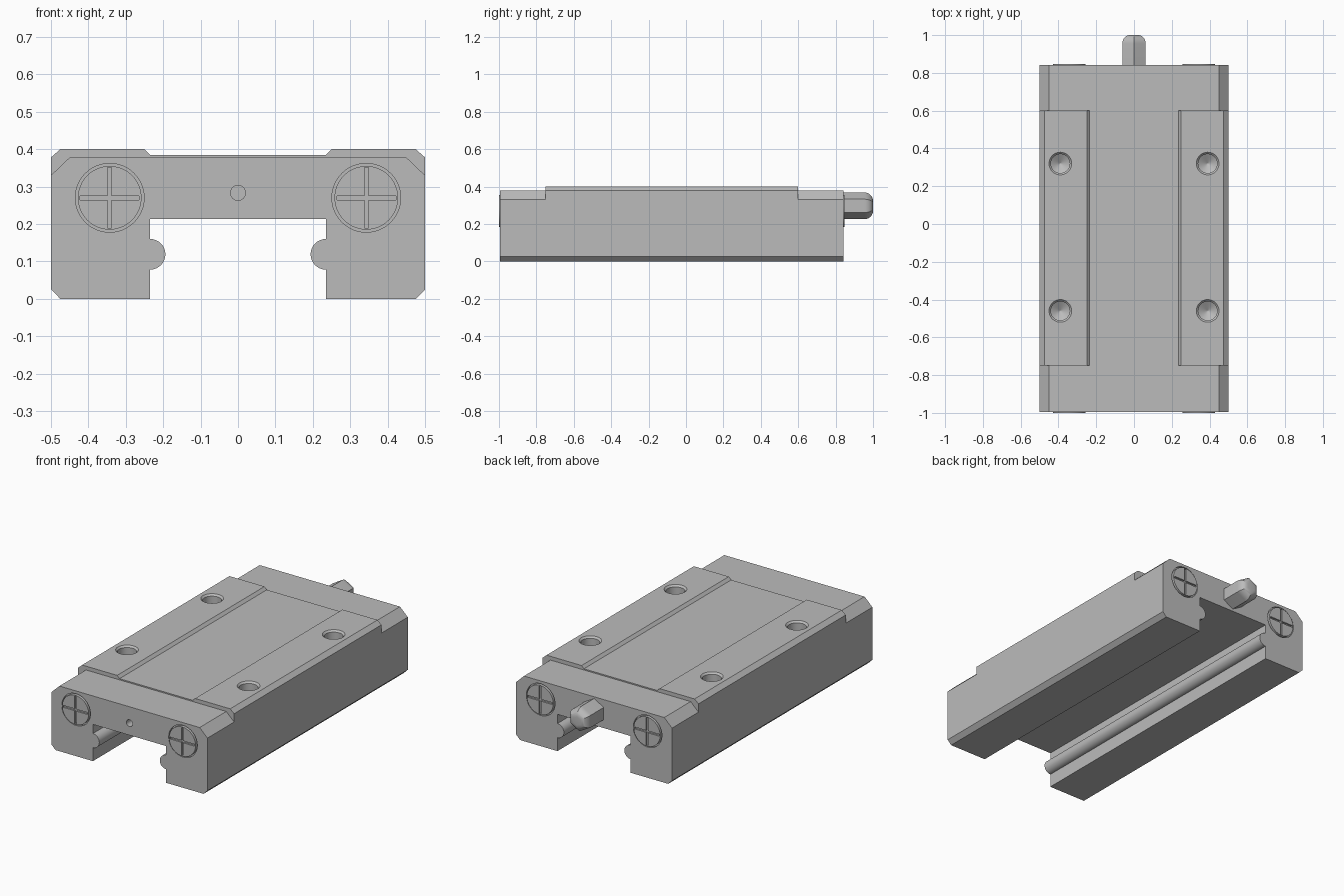
import bpy, bmesh, math
from mathutils import Vector

cube = bpy.data.objects.get("Cube")
if cube:
    bpy.data.objects.remove(cube, do_unlink=True)

steel = bpy.data.materials.new("grey_steel")
steel.use_nodes = True
GREY = (0.5, 0.5, 0.5, 1)
steel.diffuse_color = GREY
steel.node_tree.nodes["Principled BSDF"].inputs["Base Color"].default_value = GREY

FRONT, BACK = -0.994, 0.842          # end faces of the carriage
STEP_FRONT, STEP_BACK = -0.75, 0.60  # ends of the raised middle block


def make_object(name, bm):
    bmesh.ops.recalc_face_normals(bm, faces=bm.faces)
    mesh = bpy.data.meshes.new(name)
    bm.to_mesh(mesh)
    bm.free()
    mesh.materials.append(steel)
    obj = bpy.data.objects.new(name, mesh)
    bpy.context.collection.objects.link(obj)
    return obj


def extrude_profile(name, half, y0, y1):
    """Mirror a half profile in x and extrude it along y."""
    pts = half + [(-x, z) for x, z in reversed(half)]
    bm = bmesh.new()
    face = bm.faces.new([bm.verts.new((x, y0, z)) for x, z in pts])
    ext = bmesh.ops.extrude_face_region(bm, geom=[face])
    moved = [v for v in ext["geom"] if isinstance(v, bmesh.types.BMVert)]
    bmesh.ops.translate(bm, verts=moved, vec=(0, y1 - y0, 0))
    return make_object(name, bm)


def lathe(name, profile, loc, axis, sides=48):
    """Closed stack of rings (radius, distance along axis)."""
    d, loc = Vector(axis), Vector(loc)
    u = Vector((1, 0, 0)) if d.z else Vector((0, 0, 1))
    v = d.cross(u)
    bm = bmesh.new()
    rings = []
    for r, h in profile:
        angles = [math.tau * i / sides for i in range(sides)]
        rings.append([bm.verts.new(loc + d * h + r * (u * math.cos(a) + v * math.sin(a)))
                      for a in angles])
    for a, b in zip(rings, rings[1:]):
        for i in range(sides):
            j = (i + 1) % sides
            bm.faces.new((a[i], a[j], b[j], b[i]))
    bm.faces.new(rings[0])
    bm.faces.new(rings[-1])
    return make_object(name, bm)


def box(name, loc, size):
    bm = bmesh.new()
    bmesh.ops.create_cube(bm, size=1)
    bmesh.ops.scale(bm, verts=bm.verts, vec=size)
    bmesh.ops.translate(bm, verts=bm.verts, vec=loc)
    return make_object(name, bm)


def activate(obj):
    bpy.ops.object.select_all(action='DESELECT')
    obj.select_set(True)
    bpy.context.view_layer.objects.active = obj


def cut(obj, cutter):
    cutter.hide_render = True
    mod = obj.modifiers.new("cut", 'BOOLEAN')
    mod.operation = 'DIFFERENCE'
    mod.solver = 'EXACT'
    mod.object = cutter
    activate(obj)
    bpy.ops.object.modifier_apply(modifier=mod.name)
    bpy.data.objects.remove(cutter, do_unlink=True)


# Shared lower profile: chamfered foot, rounded running ridge, channel ceiling
ridge = [(0.235 - 0.041 * math.sin(t), 0.119 - 0.041 * math.cos(t))
         for t in [math.pi * i / 16 for i in range(17)]]
lower = [(0.5, 0.025), (0.475, 0), (0.235, 0)] + ridge + [(0.235, 0.213)]

# Carriage block and end plates
block = extrude_profile("carriage_block",
                        [(0.235, 0.385), (0.25, 0.4), (0.475, 0.4), (0.5, 0.378)] + lower,
                        STEP_FRONT, STEP_BACK)
plate_top = [(0.45, 0.378), (0.5, 0.33)]
front_plate = extrude_profile("front_end_plate", plate_top + lower, FRONT, STEP_FRONT)
back_plate = extrude_profile("back_end_plate", plate_top + lower, STEP_BACK, BACK)
parts = [block, front_plate, back_plate]

# Countersunk mounting holes with drill-point bottoms
for x in (-0.39, 0.39):
    for y in (-0.46, 0.32):
        cut(block, lathe("hole_cutter",
                         [(0.07, -0.01), (0.06, 0), (0.05, 0.01), (0.05, 0.14), (0.002, 0.17)],
                         (x, y, 0.4), (0, 0, -1)))

# Slotted screw heads, seated in shallow recesses at both ends
for end, plate, y, s in (("front", front_plate, FRONT, -1), ("back", back_plate, BACK, 1)):
    for side, x in (("right", -0.343), ("left", 0.343)):
        loc = (x, y, 0.27)
        cut(plate, lathe("recess_cutter", [(0.092, -0.012), (0.092, 0.02)], loc, (0, s, 0)))
        head = lathe(f"{end}_{side}_screw_head", [(0.085, -0.02), (0.085, 0.006)],
                     loc, (0, s, 0))
        for size in ((0.158, 0.02, 0.011), (0.011, 0.02, 0.162)):
            cut(head, box("slot_cutter", (x, y + s * 0.006, 0.27), size))
        parts.append(head)

# Small lubrication hole in the front plate
cut(front_plate, lathe("port_cutter", [(0.02, -0.02), (0.02, 0.1)],
                       (0, FRONT, 0.283), (0, 1, 0), 32))

# Hexagonal grease nipple with a rounded tip
RADIUS, FILLET, LENGTH = 0.071, 0.045, 1 - BACK
tip = [(RADIUS - FILLET + FILLET * math.cos(a), LENGTH - FILLET + FILLET * math.sin(a))
       for a in [math.pi / 2 * i / 8 for i in range(9)]]
parts.append(lathe("grease_nipple", [(RADIUS, -0.01)] + tip, (0, BACK, 0.297), (0, 1, 0), 6))

# Smooth the curved surfaces, keep machined edges sharp
for obj in parts:
    activate(obj)
    bpy.ops.object.shade_smooth_by_angle(angle=math.radians(30))
